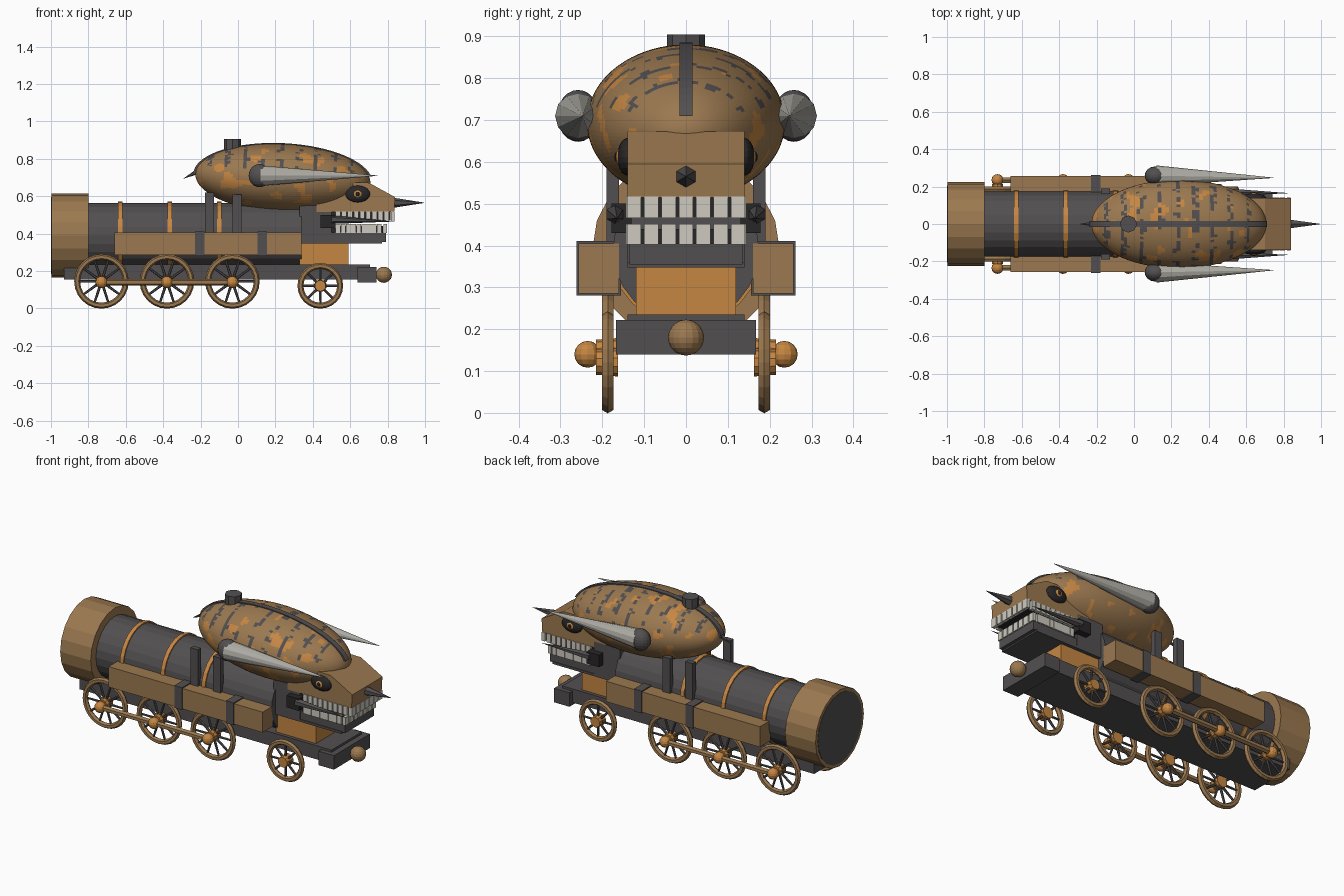
import bpy, bmesh, math
from mathutils import Vector, Matrix, noise

cube = bpy.data.objects.get("Cube")
if cube:
    bpy.data.objects.remove(cube, do_unlink=True)


def material(name, r, g, b):
    m = bpy.data.materials.new(name)
    m.use_nodes = True
    m.diffuse_color = (r, g, b, 1)
    for n in m.node_tree.nodes:
        if n.type == 'BSDF_PRINCIPLED':
            n.inputs["Base Color"].default_value = (r, g, b, 1)
    return m


BRASS = material("brass", .33, .19, .08)
COPPER = material("copper", .56, .24, .055)
IRON = material("iron", .085, .078, .08)
BLACK = material("black", .022, .02, .02)
BONE = material("bone", .62, .59, .52)
HORN = material("horn grey", .42, .41, .37)


def finish(name, bm, *mats):
    bmesh.ops.recalc_face_normals(bm, faces=bm.faces)
    mesh = bpy.data.meshes.new(name)
    bm.to_mesh(mesh)
    bm.free()
    for m in mats:
        mesh.materials.append(m)
    ob = bpy.data.objects.new(name, mesh)
    bpy.context.collection.objects.link(ob)
    return ob


def add_box(bm, x0, x1, y0, y1, z0, z1):
    mat = Matrix.Translation(((x0 + x1) / 2, (y0 + y1) / 2, (z0 + z1) / 2))
    bmesh.ops.create_cube(bm, size=1, matrix=mat @ Matrix.Diagonal(
        (abs(x1 - x0), abs(y1 - y0), abs(z1 - z0), 1)))


def box(name, mat, *bounds):
    bm = bmesh.new()
    add_box(bm, *bounds)
    return finish(name, bm, mat)


def add_cone(bm, a, b, r1, r2, seg):
    a, b = Vector(a), Vector(b)
    d = b - a
    rot = d.to_track_quat('Z', 'Y').to_matrix().to_4x4()
    bmesh.ops.create_cone(bm, cap_ends=True, segments=seg, radius1=r1, radius2=r2,
                          depth=d.length, matrix=Matrix.Translation((a + b) / 2) @ rot)


def cone(name, mat, a, b, r1, r2, seg=12):
    bm = bmesh.new()
    add_cone(bm, a, b, r1, r2, seg)
    return finish(name, bm, mat)


def ball(name, mat, centre, radii, u=16, v=10):
    bm = bmesh.new()
    bmesh.ops.create_uvsphere(bm, u_segments=u, v_segments=v, radius=1,
                              matrix=Matrix.Translation(centre) @ Matrix.Diagonal((*radii, 1)))
    return finish(name, bm, mat)


# Barrel, muzzle collar and bands along x
AXIS = .39


def tube(name, mat, x0, x1, r, seg=24):
    return cone(name, mat, (x0, 0, AXIS), (x1, 0, AXIS), r, r, seg)


tube("barrel", IRON, -.85, .34, .175)
tube("muzzle_collar", BRASS, -.998, -.8, .224, 20)
tube("muzzle_bore", IRON, -1, -.95, .205, 20)
for x in (-.63, -.365, -.1):
    tube("barrel_band", COPPER, x - .012, x + .012, .182)

# Chassis and bumper
box("chassis", IRON, -.93, .705, -.14, .14, .155, .235)
box("bumper", IRON, .64, .74, -.167, .167, .14, .222)
ball("bumper_ball", BRASS, (.78, 0, .18), (.043, .043, .043))
box("neck_block", COPPER, .33, .59, -.12, .12, .23, .352)


# Spoked wheels
def wheel(name, x, side, r, spokes):
    c = Vector((x, side * .187, r))
    out = Vector((0, side, 0))
    bpy.ops.mesh.primitive_torus_add(location=c, rotation=(math.pi / 2, 0, 0), major_segments=24,
                                     minor_segments=6, major_radius=r - .015, minor_radius=.016)
    rim = bpy.context.object
    rim.name = name + "_rim"
    rim.data.materials.append(BRASS)
    bm = bmesh.new()
    for i in range(spokes):
        a = math.tau * i / spokes
        add_cone(bm, c, c + Vector((math.cos(a), 0, math.sin(a))) * (r - .02), .008, .006, 6)
    finish(name + "_spokes", bm, IRON)
    cone(name + "_hub", COPPER, c - out * .025, c + out * .028, .034, .03, 10)


for side in (-1, 1):
    for x in (-.73, -.38, -.03):
        wheel("drive_wheel", x, side, .145, 10)
        ball("crank_pin", COPPER, (x, side * .235, .14), (.032, .032, .032), 12, 8)
    wheel("lead_wheel", .44, side, .121, 8)
    cone("coupling_rod", BRASS, (-.73, side * .235, .14), (-.03, side * .235, .14), .017, .017, 6)

    # Side tanks with straps, and upright posts carrying the hull
    box("side_tank", BRASS, -.66, .34, side * .16, side * .257, .285, .405)
    for x in (-.205, .13):
        box("tank_strap", IRON, x - .025, x + .025, side * .155, side * .262, .28, .411)
    for x, low, high in ((-.152, .4, .62), (-.005, .4, .61)):
        box("hull_post", IRON, x - .024, x + .024, side * .16, side * .19, low, high)

    # Side horns with round sockets
    ball("horn_socket", IRON, (.115, side * .258, .71), (.058, .05, .062), 16, 12)
    cone("side_horn", HORN, (.12, side * .258, .71), (.745, side * .247, .71), .055, .001, 12)

    # Eyes
    ball("eye", BLACK, (.64, side * .14, .612), (.066, .024, .045), 20, 10)
    ball("iris", COPPER, (.64, side * .158, .612), (.024, .01, .02), 12, 8)
    ball("pupil", BLACK, (.64, side * .166, .612), (.01, .005, .012), 8, 6)

    # Cheek hinge and spike
    box("jaw_hinge", BLACK, .44, .52, side * .13, side * .178, .43, .5)
    cone("cheek_spike", IRON, (.5, side * .17, .475), (.82, side * .165, .465), .023, .001, 6)

# Plated hull: an ellipsoid coloured by rule
C, R = Vector((.24, 0, .695)), Vector((.468, .237, .184))
TILT = Matrix.Rotation(math.radians(3), 4, 'Y')
bm = bmesh.new()
bmesh.ops.create_uvsphere(bm, u_segments=96, v_segments=72, radius=1,
                          matrix=Matrix.Rotation(math.pi / 2, 4, 'Y'))
for f in bm.faces:
    p = f.calc_center_median()
    pos = Vector((p.x * R.x, p.y * R.y, p.z * R.z))
    jag = .022 * noise.noise(pos * 38)
    along = (pos.x + jag + .5) % .095
    broken = noise.noise(pos * 22 + Vector((4, 7, 2))) > -.18
    if p.z > .25 and abs(pos.x) < .42 and along < .02 and broken:
        f.material_index = 2
    elif noise.noise(pos * 14 + Vector((9, 1, 5))) > .34:
        f.material_index = 1
bm.transform(Matrix.Translation(C) @ TILT @ Matrix.Diagonal((*R, 1)))
finish("hull", bm, BRASS, COPPER, IRON)

# Spine strip following the hull top
bm = bmesh.new()
rows = []
for i in range(33):
    a = math.radians(12 + 168 * i / 32)
    rows.append([bm.verts.new((math.cos(a) * R.x * k, y, math.sin(a) * R.z * k))
                 for k, y in ((.97, -.016), (1.025, -.016), (1.025, .016), (.97, .016))])
for p, q in zip(rows, rows[1:]):
    for j in range(4):
        bm.faces.new((p[j], p[(j + 1) % 4], q[(j + 1) % 4], q[j]))
bm.faces.new(rows[0])
bm.faces.new(rows[-1])
bm.transform(Matrix.Translation(C) @ TILT)
finish("spine_strip", bm, IRON)
cone("tail_spike", IRON, (-.17, 0, .755), (-.29, 0, .695), .022, .001, 6)
cone("chimney", IRON, (-.03, 0, .8), (-.03, 0, .905), .046, .046, 8)

# Snout: side profile pushed across y
bm = bmesh.new()
profile = [(.42, .515), (.835, .515), (.84, .595), (.7, .672), (.42, .675)]
face = bm.faces.new([bm.verts.new((x, -.14, z)) for x, z in profile])
new = bmesh.ops.extrude_face_region(bm, geom=[face])["geom"]
bmesh.ops.translate(bm, vec=(0, .28, 0), verts=[v for v in new if isinstance(v, bmesh.types.BMVert)])
finish("snout", bm, BRASS)
cone("nose_spike", IRON, (.83, 0, .565), (.995, 0, .565), .027, .001, 6)

# Jaws and throat
box("throat", IRON, .33, .5, -.14, .14, .352, .55)
box("lower_jaw", IRON, .34, .79, -.135, .135, .355, .405)
box("jaw_lip", IRON, .34, .77, -.14, .14, .347, .36)
box("upper_gum", BLACK, .44, .815, -.125, .125, .47, .518)
box("lower_gum", BLACK, .44, .775, -.122, .122, .4, .44)


# Teeth along the front and both sides of a jaw
def teeth(name, front, z0, z1):
    bm = bmesh.new()
    for i in range(7):
        y = (i - 3) * .0415
        add_box(bm, front - .02, front, y - .017, y + .017, z0, z1)
    for side in (-1, 1):
        for i in range(9):
            x = .535 + (front - .56) * i / 8.6
            add_box(bm, x - .013, x + .013, side * .122, side * .143, z0, z1)
    finish(name, bm, BONE)


teeth("upper_teeth", .838, .466, .517)
teeth("lower_teeth", .797, .403, .451)
